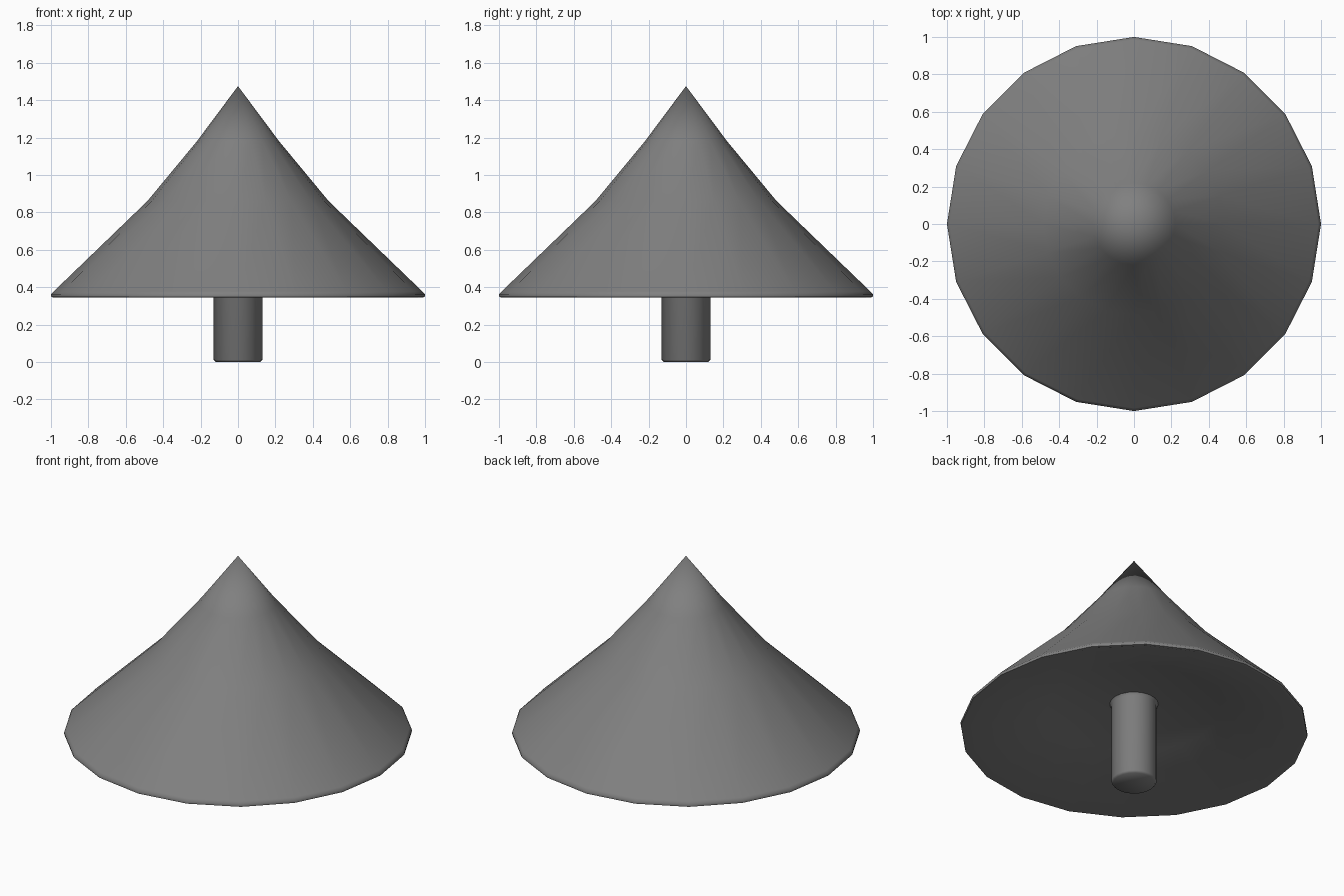
import bpy, bmesh, math

if "Cube" in bpy.data.objects:
    bpy.data.objects.remove(bpy.data.objects["Cube"])

SIDES = 20
grey = bpy.data.materials.new("mid grey")
grey.diffuse_color = (0.215, 0.215, 0.215, 1)
grey.use_nodes = True
grey.node_tree.nodes["Principled BSDF"].inputs["Base Color"].default_value = grey.diffuse_color


def lathe(name, profile):
    """Revolve (radius, z) points around z; zero radius closes to a single point."""
    bm = bmesh.new()
    rings = []
    for r, z in profile:
        if r == 0:
            rings.append([bm.verts.new((0, 0, z))] * SIDES)
        else:
            rings.append([bm.verts.new((r * math.cos(i * math.tau / SIDES),
                                        r * math.sin(i * math.tau / SIDES), z))
                          for i in range(SIDES)])
    for low, high in zip(rings, rings[1:]):
        for i in range(SIDES):
            j = (i + 1) % SIDES
            quad = list(dict.fromkeys([low[i], low[j], high[j], high[i]]))
            bm.faces.new(quad)
    bmesh.ops.recalc_face_normals(bm, faces=bm.faces)
    mesh = bpy.data.meshes.new(name)
    bm.to_mesh(mesh)
    bm.free()
    mesh.materials.append(grey)
    obj = bpy.data.objects.new(name, mesh)
    bpy.context.collection.objects.link(obj)
    bpy.ops.object.select_all(action='DESELECT')
    obj.select_set(True)
    bpy.context.view_layer.objects.active = obj
    bpy.ops.object.shade_smooth_by_angle(angle=math.radians(55))
    return obj


# One turned piece: post with softened foot, blended joint, domed underside,
# thin rim, flared canopy up to a point
lathe("tree", [(0, 0), (0.12, 0), (0.13, 0.012), (0.13, 0.51), (0.14, 0.525),
               (0.50, 0.50), (0.985, 0.345), (0.998, 0.348), (1.0, 0.363),
               (0.985, 0.378), (0.485, 0.86), (0.22, 1.18), (0, 1.475)])
